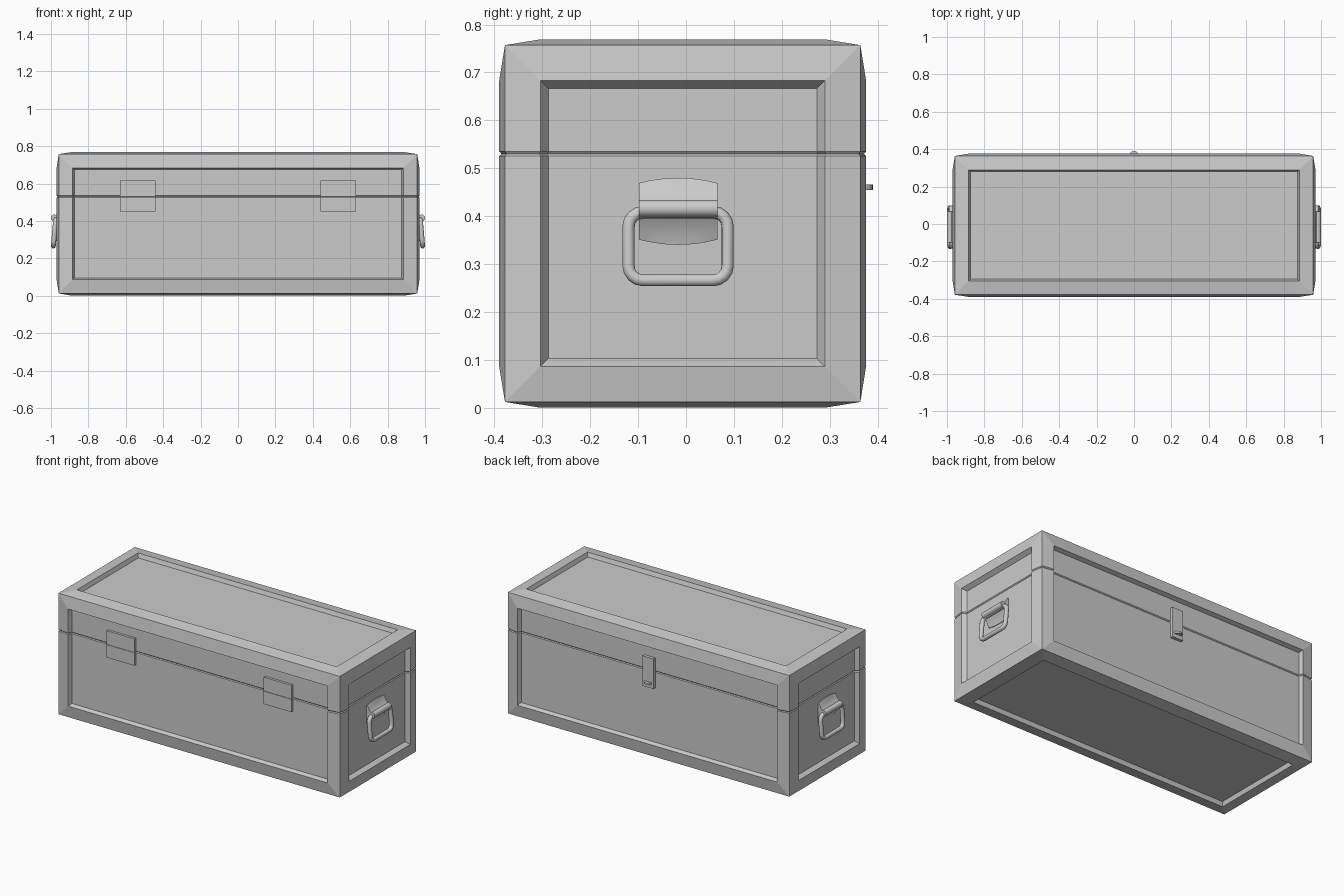
import bpy, bmesh, math
from mathutils import Matrix, Vector

if "Cube" in bpy.data.objects:
    bpy.data.objects.remove(bpy.data.objects["Cube"])

CY = -0.007          # the chest body sits slightly off centre because of the latch
SEAM = 0.53          # height of the lid joint


def add(name, bm, smooth=False):
    bmesh.ops.recalc_face_normals(bm, faces=bm.faces[:])
    me = bpy.data.meshes.new(name)
    bm.to_mesh(me)
    bm.free()
    ob = bpy.data.objects.new(name, me)
    bpy.context.collection.objects.link(ob)
    if smooth:
        bpy.ops.object.select_all(action='DESELECT')
        ob.select_set(True)
        bpy.context.view_layer.objects.active = ob
        bpy.ops.object.shade_smooth_by_angle(angle=math.radians(40))
    return ob


def box(name, x0, x1, y0, y1, z0, z1):
    bm = bmesh.new()
    bmesh.ops.create_cube(bm, size=1)
    for v in bm.verts:
        v.co = Vector(((x0, x1)[v.co.x > 0], (y0, y1)[v.co.y > 0], (z0, z1)[v.co.z > 0]))
    return add(name, bm)


def cut(bm, z, clear=0):
    bmesh.ops.bisect_plane(bm, geom=bm.verts[:] + bm.edges[:] + bm.faces[:], dist=1e-5,
                           plane_co=(0, 0, z), plane_no=(0, 0, 1),
                           clear_outer=clear > 0, clear_inner=clear < 0)


# Chest shell: every face gets a raised frame and a recessed panel
def chest_half(name, clear):
    bm = bmesh.new()
    bmesh.ops.create_cube(bm, size=1)
    bm.transform(Matrix.Translation((0, CY, 0.3845)) @ Matrix.Diagonal((1.916, 0.742, 0.745, 1)))
    bm.normal_update()
    for f in bm.faces[:]:
        wall = 0.017 if abs(f.normal.x) > 0.5 else 0.009
        for thick, depth in ((0.074, 0.012), (wall, -0.025)):
            bmesh.ops.inset_individual(bm, faces=[f], thickness=thick, depth=depth,
                                       use_even_offset=True)
            bm.normal_update()
    # small V groove along the joint
    for z in (SEAM - 0.005, SEAM + 0.005, SEAM):
        cut(bm, z)
    bm.normal_update()
    groove = [(v, v.normal.copy()) for v in bm.verts if abs(v.co.z - SEAM) < 1e-4]
    for v, n in groove:
        v.co -= Vector((n.x, n.y, 0)) * 0.005
    cut(bm, SEAM, clear)
    bmesh.ops.holes_fill(bm, edges=[e for e in bm.edges if e.is_boundary], sides=0)
    add(name, bm)


chest_half("chest_base", 1)
chest_half("chest_lid", -1)

# Hinges: two leaves each, meeting at the joint
for side, s in (("left", -1), ("right", 1)):
    x = 0.535 * s
    box("hinge_lower_" + side, x - 0.095, x + 0.095, -0.38, -0.36, 0.45, 0.529)
    box("hinge_upper_" + side, x - 0.095, x + 0.095, -0.38, -0.36, 0.531, 0.615)

# Latch on the back: plate and half-disc thumb tab
box("latch_plate", -0.037, 0.037, 0.345, 0.37, 0.43, 0.615)
bm = bmesh.new()
bmesh.ops.create_cone(bm, cap_ends=True, segments=24, radius1=0.026, radius2=0.026, depth=0.012,
                      matrix=Matrix.Translation((0, 0.364, 0.46)))
add("latch_tab", bm, True)

# Handle on each end: mounting plate with a rolled barrel, and a swinging ring
HY = -0.0165
barrel = [(0.983 + 0.017 * math.cos(a), 0.006 + 0.018 * math.sin(a))
          for a in (math.radians(120 - 24 * i) for i in range(11))]
profile = [(0.935, 0.07), (0.949, 0.07), (0.956, 0.05), (0.966, 0.03)] + barrel + \
          [(0.962, -0.03), (0.954, -0.05), (0.949, -0.07), (0.935, -0.07)]


def handle_plate(name, s):
    bm = bmesh.new()
    loops = []
    for i in range(9):
        u = -1 + i / 4
        lim = 0.07 - 0.011 * u * u          # curved top and bottom ends
        loops.append([bm.verts.new((s * x, HY + 0.082 * u, 0.41 + max(-lim, min(lim, z))))
                      for x, z in profile])
    n = len(profile)
    for a, b in zip(loops, loops[1:]):
        for i in range(n):
            bm.faces.new((a[i], a[(i + 1) % n], b[(i + 1) % n], b[i]))
    bm.faces.new(loops[0])
    bm.faces.new(loops[-1])
    add(name, bm, True)


def handle_ring(name, s):
    r, hw, z0, z1 = 0.03, 0.1035, 0.266, 0.408
    pts = []
    for k, (y, z) in enumerate(((hw - r, z1 - r), (r - hw, z1 - r), (r - hw, z0 + r), (hw - r, z0 + r))):
        for j in range(5):
            a = math.radians(90 * k + 22.5 * j)
            pz = z + r * math.sin(a)
            px = 0.987 - 0.012 * (pz - z0) / (z1 - z0)   # leans out at the bottom
            pts.append((s * px, HY + y + r * math.cos(a), pz))
    cu = bpy.data.curves.new(name, 'CURVE')
    cu.dimensions = '3D'
    cu.bevel_depth = 0.013
    cu.bevel_resolution = 3
    sp = cu.splines.new('POLY')
    sp.points.add(len(pts) - 1)
    for p, co in zip(sp.points, pts):
        p.co = (*co, 1)
    sp.use_cyclic_u = True
    sp.use_smooth = True
    bpy.context.collection.objects.link(bpy.data.objects.new(name, cu))


for side, s in (("left", -1), ("right", 1)):
    handle_plate("handle_plate_" + side, s)
    handle_ring("handle_ring_" + side, s)
